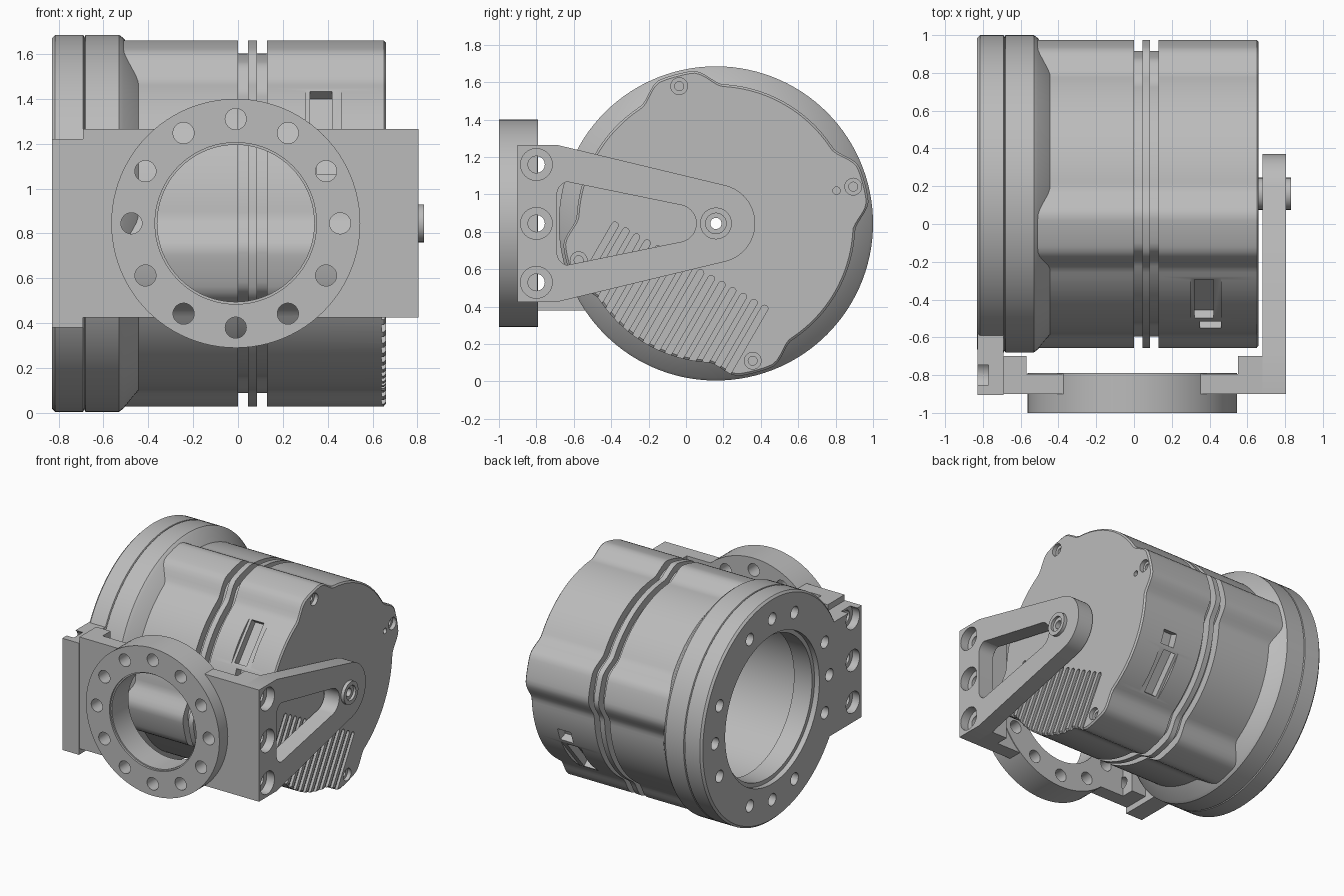
import bpy, bmesh, math
from math import sin, cos, radians, pi

cube = bpy.data.objects.get("Cube")
if cube:
    bpy.data.objects.remove(cube, do_unlink=True)

grey = bpy.data.materials.new("machined grey")
grey.use_nodes = True
COLOUR = (0.5, 0.5, 0.5, 1)
grey.diffuse_color = COLOUR
grey.node_tree.nodes["Principled BSDF"].inputs["Base Color"].default_value = COLOUR

CY, CZ = 0.16, 0.845          # drum axis
LOBE = 15                     # angle of the first screw lobe


def loft(name, rings):
    """Skin a closed solid through rings of 3D points."""
    bm = bmesh.new()
    loops = [[bm.verts.new(p) for p in ring] for ring in rings]
    n = len(loops[0])
    for a, b in zip(loops, loops[1:]):
        for i in range(n):
            bm.faces.new((a[i], a[(i + 1) % n], b[(i + 1) % n], b[i]))
    bm.faces.new(loops[0])
    bm.faces.new(loops[-1])
    bmesh.ops.recalc_face_normals(bm, faces=bm.faces)
    mesh = bpy.data.meshes.new(name)
    bm.to_mesh(mesh)
    bm.free()
    mesh.materials.append(grey)
    obj = bpy.data.objects.new(name, mesh)
    bpy.context.collection.objects.link(obj)
    return obj


def prism(name, pts, axis, a, b):
    """Extrude a profile: axis x takes (y, z) points, axis y takes (x, z)."""
    def place(p, t):
        return (t, p[0], p[1]) if axis == "x" else (p[0], t, p[1])
    return loft(name, [[place(p, t) for p in pts] for t in (a, b)])


def arc(u, v, r, start, end, n=12):
    return [(u + r * cos(radians(start + (end - start) * i / n)),
             v + r * sin(radians(start + (end - start) * i / n))) for i in range(n + 1)]


def circle(u, v, r, n=32):
    return arc(u, v, r, 0, 360, n)[:-1]


def rect(u0, u1, v0, v1):
    return [(u0, v0), (u1, v0), (u1, v1), (u0, v1)]


def activate(obj):
    bpy.ops.object.select_all(action="DESELECT")
    obj.select_set(True)
    bpy.context.view_layer.objects.active = obj


def cut(obj, cutters):
    """Subtract each cutter and delete it."""
    for c in cutters:
        mod = obj.modifiers.new("cut", "BOOLEAN")
        mod.operation, mod.solver, mod.object = "DIFFERENCE", "EXACT", c
        activate(obj)
        bpy.ops.object.modifier_apply(modifier=mod.name)
        bpy.data.objects.remove(c, do_unlink=True)


def hole(u, v, r, axis, a, b, n=32):
    return prism("cutter", circle(u, v, r, n), axis, a, b)


def polar(angle, r):
    return CY + r * cos(radians(angle)), CZ + r * sin(radians(angle))


def lobed_radius(angle):
    d = abs((angle - LOBE + 45) % 90 - 45)
    t = min(max((18 - d) / 12, 0), 1)
    return 0.745 + 0.08 * t * t * (3 - 2 * t)


def drum_ring(x, inset):
    return [(x, *polar(a, lobed_radius(a) - inset)) for a in range(0, 360, 2)]


def round_ring(x, r):
    return [(x, *polar(a, r)) for a in range(0, 360, 3)]


# Lobed drum with two grooves and a chamfered end
drum = loft("drum", [drum_ring(x, d) for x, d in (
    (-0.52, 0), (0, 0), (0, 0.06), (0.045, 0.06), (0.045, 0), (0.085, 0),
    (0.085, 0.06), (0.13, 0.06), (0.13, 0), (0.65, 0), (0.66, 0.012))])
drum_cuts = [hole(CY, CZ, 0.6, "x", -1, 0.6, 96), hole(CY, CZ, 0.03, "x", 0.5, 0.8)]

# Screw holes in the lobes and a small pin hole
for k in range(4):
    y, z = polar(LOBE + 90 * k, 0.76)
    drum_cuts += [hole(y, z, 0.045, "x", 0.63, 0.7), hole(y, z, 0.024, "x", 0.58, 0.7)]
drum_cuts.append(hole(0.805, 1.02, 0.02, "x", 0.63, 0.7))

# Slanted cooling slots on the end face
SLOTS = 15
for i in range(SLOTS):
    t = i / (SLOTS - 1)
    y, z = -0.38 + 0.8 * t, 0.835 - 0.445 * t
    slot = arc(y, z, 0.018, -30, 150, 8) + arc(y - 0.3, z - 0.52, 0.018, 150, 330, 8)
    drum_cuts.append(prism("cutter", slot, "x", 0.64, 0.7))

# Latch windows on opposite sides
for turn in (0, 180):
    for angle, length, x0, x1, floor in ((140, 0.36, 0.3, 0.46, 0.725),
                                         (140, 0.32, 0.32, 0.42, 0.67),
                                         (159, 0.1, 0.35, 0.46, 0.68)):
        a = radians(angle + turn)
        pts = []
        for r, s in ((floor, -1), (0.9, -1), (0.9, 1), (floor, 1)):
            w = s * length / 2
            pts.append((CY + r * cos(a) - w * sin(a), CZ + r * sin(a) + w * cos(a)))
        drum_cuts.append(prism("cutter", pts, "x", x0, x1))
cut(drum, drum_cuts)

# Round flange with a seam and a conical shoulder
flange = loft("flange", [round_ring(x, r) for x, r in (
    (-0.83, 0.825), (-0.815, 0.84), (-0.69, 0.84), (-0.685, 0.83), (-0.68, 0.84),
    (-0.53, 0.84), (-0.51, 0.825), (-0.44, 0.74))])


def flange_holes():
    return [hole(*polar(90 * k + d, 0.68), 0.045, "x", -0.9, -0.72)
            for k in range(4) for d in (-23, 0, 23)]


cut(flange, [hole(CY, CZ, 0.53, "x", -1, -0.6, 96), hole(CY, CZ, 0.56, "x", -1, -0.79, 96),
             hole(CY, CZ, 0.6, "x", -0.64, 0, 96)] + flange_holes())

# Mounting tab on the flange
BOLT_Z = (0.53, 0.845, 1.16)
tab = prism("flange_tab", rect(-0.905, -0.47, 0.38, 1.22), "x", -0.829, -0.69)
cut(tab, flange_holes() + [hole(-0.8, z, 0.045, "x", -0.9, -0.6) for z in BOLT_Z]
    + [hole(-0.8, z, 0.08, "x", -0.9, -0.77) for z in BOLT_Z])

# Swing arm with a rounded end and triangular window
arm = prism("swing_arm", [(-0.69, 0.425), (-0.9, 0.425), (-0.9, 1.265), (-0.69, 1.265)]
            + arc(CY, CZ, 0.21, 76, -76, 24), "x", 0.68, 0.805)
window = (arc(-0.045, CZ, 0.1, 76, -76, 16) + arc(-0.62, 0.69, 0.07, 256, 180, 8)
          + arc(-0.62, 1.0, 0.07, 180, 104, 8))
cut(arm, [prism("cutter", window, "x", 0.6, 0.9), hole(CY, CZ, 0.03, "x", 0.6, 0.9)]
    + [hole(-0.8, z, 0.085, "x", 0.74, 0.9) for z in BOLT_Z]
    + [hole(-0.8, z, 0.045, "x", 0.6, 0.9) for z in BOLT_Z])

# Hollow pivot bolt
pivot = prism("pivot_bolt", circle(CY, CZ, 0.085), "x", 0.655, 0.83)
cut(pivot, [hole(CY, CZ, 0.03, "x", 0.6, 0.9), hole(CY, CZ, 0.055, "x", 0.81, 0.9)])

# Front bracket plate, end blocks and bolt ring
RING_X = -0.01


def ring_holes():
    bolts = [(RING_X + 0.465 * cos(k * pi / 6), CZ + 0.465 * sin(k * pi / 6)) for k in range(12)]
    return ([hole(RING_X, CZ, 0.35, "y", -1.1, -0.6, 72)]
            + [hole(x, z, 0.047, "y", -1.1, -0.75) for x, z in bolts])


plate = prism("bracket_plate", rect(-0.68, 0.68, 0.425, 1.265), "y", -0.9, -0.795)
cut(plate, ring_holes() + [hole(-0.8, z, 0.045, "x", s * 0.56, s * 0.9)
                           for z in BOLT_Z for s in (-1, 1)])
ring = prism("bolt_ring", circle(RING_X, CZ, 0.555, 96), "y", -1, -0.79)
cut(ring, ring_holes() + [hole(RING_X, CZ, 0.36, "y", -1.1, -0.985, 72)])
for name, x0, x1 in (("left_block", 0.55, 0.68), ("right_block", -0.69, -0.57)):
    block = prism(name, rect(x0, x1, 0.425, 1.265), "y", -0.899, -0.7)
    cut(block, [hole(-0.8, z, 0.045, "x", x0 - 0.1, x1 + 0.1) for z in BOLT_Z])

# Smooth curved walls while keeping machined edges crisp
for obj in (drum, flange, tab, arm, pivot, plate, ring):
    activate(obj)
    bpy.ops.object.shade_smooth_by_angle(angle=radians(30))
bpy.ops.object.select_all(action="DESELECT")
